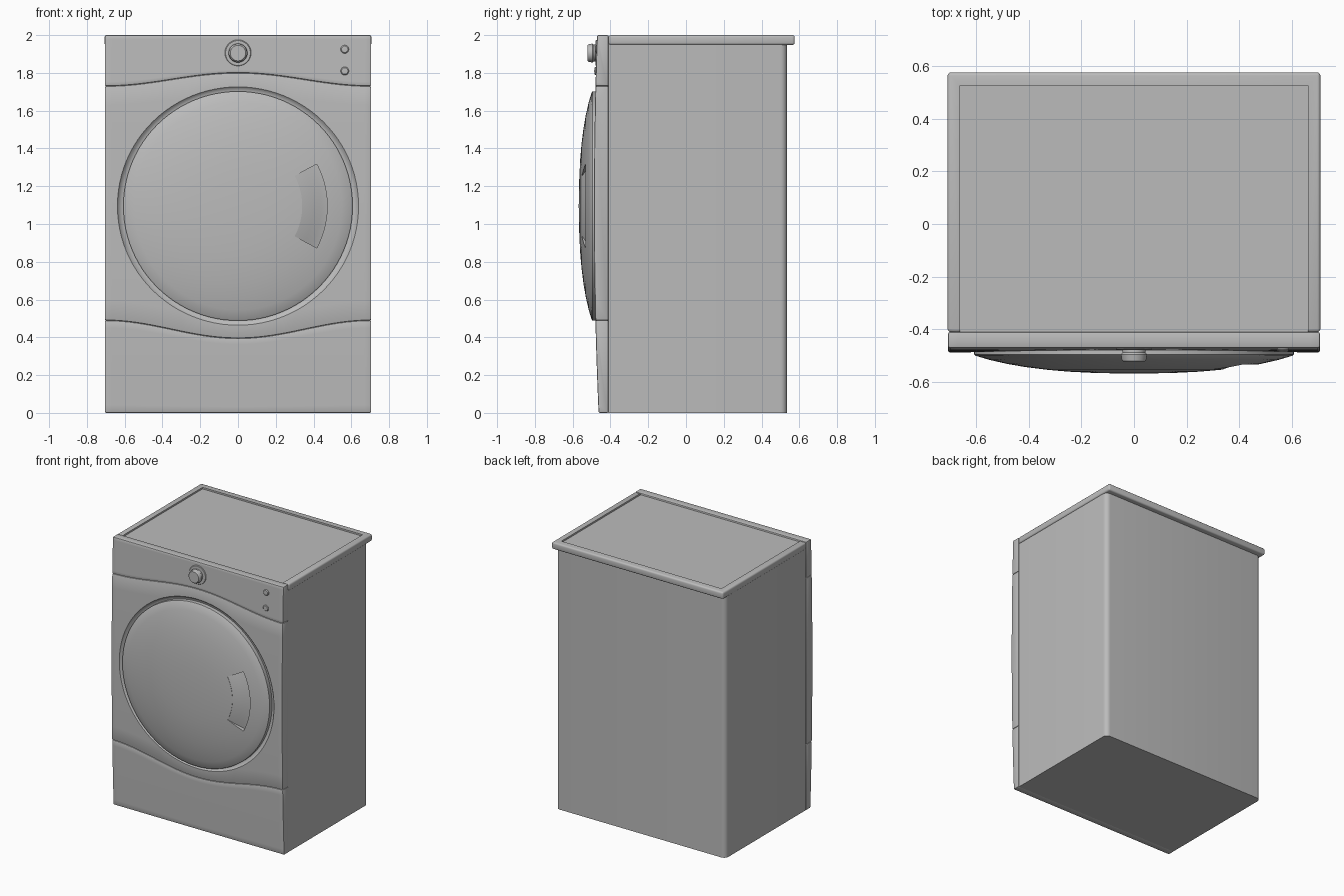
import bpy, bmesh, math

cube = bpy.data.objects.get("Cube")
if cube:
    bpy.data.objects.remove(cube, do_unlink=True)

grey = bpy.data.materials.new("appliance_grey")
grey.use_nodes = True
colour = (0.5, 0.5, 0.5, 1)
grey.diffuse_color = colour
grey.node_tree.nodes["Principled BSDF"].inputs["Base Color"].default_value = colour


def loft(name, sections, closed=False):
    """Skin a list of matching point loops into a solid."""
    bm = bmesh.new()
    rings = [[bm.verts.new(p) for p in s] for s in sections]
    n = len(rings[0])
    pairs = list(zip(rings, rings[1:]))
    if closed:
        pairs.append((rings[-1], rings[0]))
    else:
        bm.faces.new(rings[0])
        bm.faces.new(rings[-1])
    for a, b in pairs:
        for i in range(n):
            j = (i + 1) % n
            bm.faces.new((a[i], a[j], b[j], b[i]))
    bmesh.ops.remove_doubles(bm, verts=bm.verts, dist=1e-5)
    bmesh.ops.recalc_face_normals(bm, faces=bm.faces)
    mesh = bpy.data.meshes.new(name)
    bm.to_mesh(mesh)
    bm.free()
    obj = bpy.data.objects.new(name, mesh)
    bpy.context.collection.objects.link(obj)
    mesh.materials.append(grey)
    return obj


def lathe(name, profile, x, z, steps=48, half_angle=None):
    """Turn an (r, y) profile about the front-to-back axis, fully or in part."""
    if half_angle is None:
        angles = [math.tau * i / steps for i in range(steps)]
    else:
        angles = [half_angle * (2 * i / steps - 1) for i in range(steps + 1)]
    rings = [[(x + r * math.cos(a), y, z + r * math.sin(a)) for r, y in profile]
             for a in angles]
    return loft(name, rings, half_angle is None)


def box(name, x, y0, y1, z0, z1):
    return loft(name, [[(s, y0, z0), (s, y1, z0), (s, y1, z1), (s, y0, z1)]
                       for s in (-x, x)])


def apply(obj, mod):
    bpy.context.view_layer.objects.active = obj
    bpy.ops.object.modifier_apply(modifier=mod.name)


def bevel(obj, width, segments=2):
    mod = obj.modifiers.new("bevel", "BEVEL")
    mod.width, mod.segments = width, segments
    mod.limit_method = "ANGLE"
    mod.angle_limit = math.radians(40)
    apply(obj, mod)


def cut(obj, cutter):
    mod = obj.modifiers.new("cut", "BOOLEAN")
    mod.operation, mod.solver, mod.object = "DIFFERENCE", "EXACT", cutter
    apply(obj, mod)
    bpy.data.objects.remove(cutter, do_unlink=True)


W = 0.705          # half width of the front
BACK = -0.41       # plane where the front panels meet the cabinet
DOOR_Z = 1.095


def front_y(z):
    return -0.487 + 0.02 * (z - 1.1) ** 2


def seam(base, rise):
    return lambda x: base + rise * (0.5 + 0.5 * math.cos(math.pi * x / W))


def front_panel(name, low, high, cols=40, rows=12):
    sections = []
    for i in range(cols + 1):
        x = W * (2 * i / cols - 1)
        a, b = low(x), high(x)
        zs = [a + (b - a) * k / rows for k in range(rows + 1)]
        sections.append([(x, front_y(z), z) for z in zs]
                        + [(x, BACK, b), (x, BACK, a)])
    panel = loft(name, sections)
    bevel(panel, 0.007)
    return panel


# Cabinet with rounded rear corners
r = 0.035
outline = [(-0.7, BACK), (0.7, BACK)]
for cx, start in ((0.7 - r, 0), (r - 0.7, 90)):
    for k in range(7):
        a = math.radians(start + 15 * k)
        outline.append((cx + r * math.cos(a), 0.535 - r + r * math.sin(a)))
cabinet = loft("cabinet", [[(x, y, z) for x, y in outline] for z in (0, 1.955)])

# Worktop with a shallow recess inside a raised rim
worktop = box("worktop", 0.707, BACK, 0.575, 1.948, 2.0)
bevel(worktop, 0.012, 3)
cut(worktop, box("recess_cutter", 0.66, -0.5, 0.525, 1.988, 2.1))

# Front panels divided by curved seams
upper_seam, lower_seam = seam(1.73, 0.07), seam(0.49, -0.095)
front_panel("kick_panel", lambda x: 0.0, lower_seam)
middle = front_panel("door_surround", lower_seam, upper_seam)
front_panel("control_panel", upper_seam, lambda x: 2.0)
cut(middle, lathe("surround_cutter",
                  [(0, -0.55), (0.665, -0.55), (0.638, -0.486), (0.625, -0.473),
                   (0.61, -0.466), (0, -0.466)], 0, DOOR_Z, 96))

# Domed door with a hand pocket
door = lathe("door", [(0, -0.568), (0.15, -0.565), (0.25, -0.56), (0.33, -0.553),
                      (0.41, -0.543), (0.48, -0.531), (0.55, -0.515),
                      (0.6, -0.5), (0.607, -0.495), (0.607, -0.45), (0, -0.45)],
             0, DOOR_Z, 96)
cut(door, lathe("pocket_cutter", [(0.34, -0.62), (0.34, -0.55), (0.4, -0.53),
                                  (0.44, -0.51), (0.472, -0.5), (0.472, -0.62)],
                0, DOOR_Z, 24, math.radians(28)))

# Control knob, its dial ring and the two buttons
KNOB_Z = 1.905
y = front_y(KNOB_Z)
lathe("dial_ring", [(0, y - 0.004), (0.066, y - 0.004), (0.07, y), (0.07, y + 0.02),
                    (0, y + 0.02)], 0, KNOB_Z)
lathe("knob", [(0, -0.522), (0.041, -0.522), (0.046, -0.517), (0.05, -0.495),
               (0.044, -0.488), (0.044, y + 0.02), (0, y + 0.02)], 0, KNOB_Z)
for label, z in (("upper", 1.925), ("lower", 1.81)):
    y = front_y(z)
    lathe(label + "_button", [(0, y - 0.009), (0.017, y - 0.008), (0.022, y - 0.003),
                              (0.022, y + 0.02), (0, y + 0.02)], 0.565, z, 24)

# Smooth shading with crisp edges
for obj in bpy.data.objects:
    obj.select_set(obj.type == "MESH" and grey.name in obj.data.materials)
bpy.context.view_layer.objects.active = cabinet
bpy.ops.object.shade_smooth_by_angle(angle=math.radians(30))
